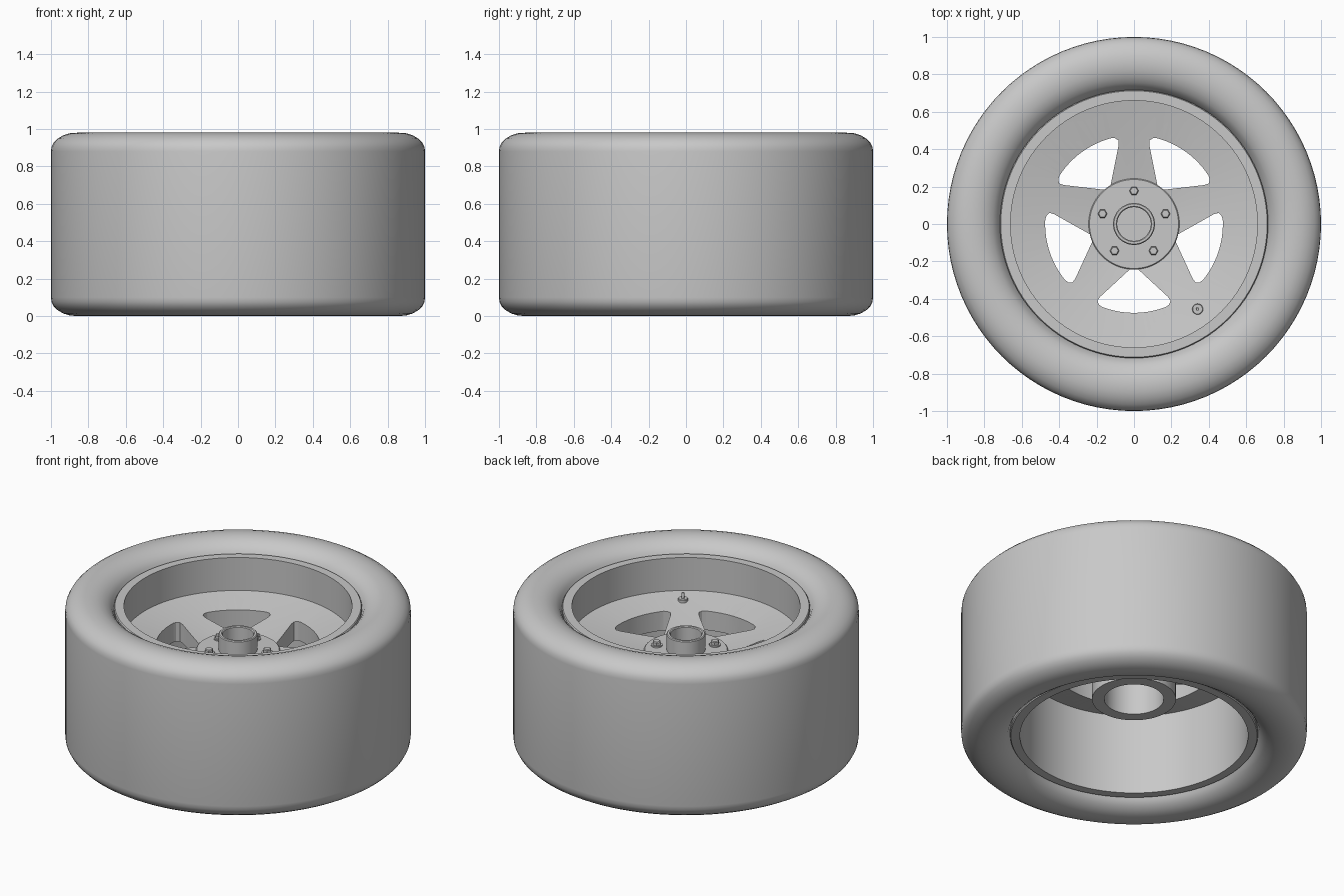
import bpy, bmesh, math
from math import cos, sin, pi, radians

if "Cube" in bpy.data.objects:
    bpy.data.objects.remove(bpy.data.objects["Cube"])

SEG = 96
grey = bpy.data.materials.new("grey")
grey.diffuse_color = (0.58, 0.58, 0.58, 1)
grey.use_nodes = True
grey.node_tree.nodes["Principled BSDF"].inputs["Base Color"].default_value = grey.diffuse_color


def finish(name, bm, angle=30):
    bmesh.ops.recalc_face_normals(bm, faces=bm.faces[:])
    me = bpy.data.meshes.new(name)
    bm.to_mesh(me)
    bm.free()
    me.materials.append(grey)
    ob = bpy.data.objects.new(name, me)
    bpy.context.collection.objects.link(ob)
    smooth(ob, angle)
    return ob


def smooth(ob, angle=30):
    bpy.ops.object.select_all(action='DESELECT')
    ob.select_set(True)
    bpy.context.view_layer.objects.active = ob
    bpy.ops.object.shade_smooth_by_angle(angle=radians(angle))


def lathe(name, profile, seg=SEG, at=(0, 0), angle=30):
    """Revolve a closed (radius, z) profile; radius 0 points become poles."""
    bm = bmesh.new()
    rings = []
    for r, z in profile:
        if r == 0:
            rings.append([bm.verts.new((at[0], at[1], z))] * seg)
        else:
            rings.append([bm.verts.new((at[0] + r * cos(2 * pi * i / seg),
                                        at[1] + r * sin(2 * pi * i / seg), z))
                          for i in range(seg)])
    for a, b in zip(rings, rings[1:] + rings[:1]):
        for i in range(seg):
            j = (i + 1) % seg
            vs = list(dict.fromkeys((a[i], a[j], b[j], b[i])))
            if len(vs) > 2:
                bm.faces.new(vs)
    return finish(name, bm, angle)


# Tyre: the upper half profile is mirrored about the mid height
H = 0.98
upper = [(1, 0.88), (0.997, 0.905), (0.985, 0.928), (0.965, 0.948), (0.935, 0.966),
         (0.90, 0.977), (0.86, 0.98), (0.82, 0.976), (0.785, 0.964), (0.755, 0.945),
         (0.733, 0.922), (0.72, 0.895), (0.70, 0.86)]
lower = [(r, H - z) for r, z in reversed(upper)]
lathe("tyre", upper + lower, angle=40)

# Rim barrel with a flat lip at both ends
lip = [(0.66, 0.915), (0.712, 0.915), (0.717, 0.908), (0.717, 0.88), (0.69, 0.85)]
lathe("rim_barrel", lip + [(r, H - z) for r, z in reversed(lip)])

# Dished wheel face with five windows
face = lathe("wheel_face", [(0.2, 0.622), (0.24, 0.628), (0.475, 0.667), (0.67, 0.707),
                            (0.67, 0.58), (0.475, 0.545), (0.2, 0.52)])
bm = bmesh.new()
for k in range(5):
    mid = radians(-90 + 72 * k)
    outline = [(0.238, -4), (0.43, -25), (0.455, -25.5), (0.47, -23.5)]
    outline += [(0.475, a) for a in range(-21, 22, 3)]
    outline += [(r, -a) for r, a in reversed(outline[:4])]
    loops = [[bm.verts.new((r * cos(mid + radians(a)), r * sin(mid + radians(a)), z))
              for r, a in outline] for z in (0.4, 0.8)]
    n = len(outline)
    bm.faces.new(loops[0][::-1])
    bm.faces.new(loops[1])
    for i in range(n):
        j = (i + 1) % n
        bm.faces.new((loops[0][i], loops[0][j], loops[1][j], loops[1][i]))
cutter = finish("window_cutter", bm)
cutter.hide_render = True
mod = face.modifiers.new("windows", 'BOOLEAN')
mod.operation = 'DIFFERENCE'
mod.solver = 'EXACT'
mod.object = cutter
smooth(face)
# keep the cut ahead of any smoothing step, then bake it
bpy.ops.object.modifier_move_to_index(modifier="windows", index=0)
bpy.ops.object.modifier_apply(modifier="windows")
bpy.data.objects.remove(cutter)
smooth(face)

# Hub: bolt flange on top, wide bore below
lathe("hub", [(0, 0.637), (0.238, 0.637), (0.243, 0.632), (0.243, 0.31),
              (0.172, 0.31), (0.172, 0.60), (0, 0.60)], 64)

# Centre collar, open at the top
lathe("centre_collar", [(0, 0.645), (0.09, 0.645), (0.09, 0.735), (0.095, 0.74),
                        (0.107, 0.74), (0.112, 0.735), (0.112, 0.63), (0, 0.63)], 64)

# Wheel nuts on round seats
for k in range(5):
    a = radians(90 + 72 * k)
    p = (0.177 * cos(a), 0.177 * sin(a))
    lathe("nut_seat", [(0, 0.645), (0.033, 0.645), (0.033, 0.63), (0, 0.63)], 24, p)
    lathe("wheel_nut", [(0, 0.668), (0.020, 0.668), (0.025, 0.663), (0.025, 0.64), (0, 0.64)],
          6, p, 10)

# Air valve: base collar and stem
v = (0.34, -0.455)
lathe("valve_base", [(0, 0.70), (0.026, 0.70), (0.029, 0.696), (0.029, 0.66), (0, 0.66)], 20, v)
lathe("valve_stem", [(0, 0.735), (0.007, 0.735), (0.009, 0.731), (0.009, 0.69), (0, 0.69)], 12, v)
